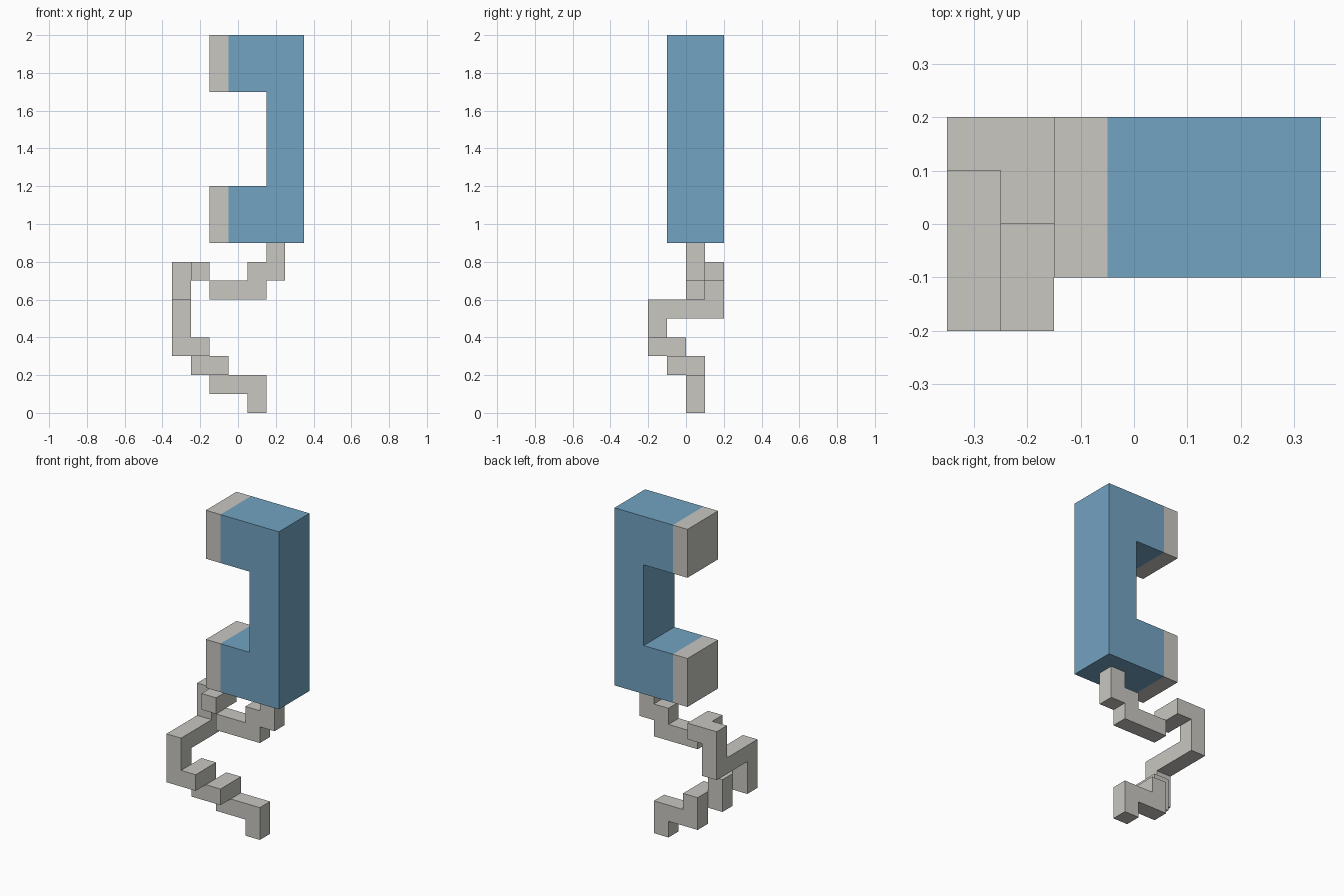
import bpy, bmesh
from mathutils import Vector

if "Cube" in bpy.data.objects:
    bpy.data.objects.remove(bpy.data.objects["Cube"])


def material(name, rgb):
    m = bpy.data.materials.new(name)
    m.diffuse_color = (*rgb, 1)
    m.use_nodes = True
    m.node_tree.nodes["Principled BSDF"].inputs["Base Color"].default_value = m.diffuse_color
    return m


blue = material("blue paint", (0.171, 0.366, 0.539))
grey = material("pale grey", (0.578, 0.571, 0.533))


def finish(name, bm, mat):
    bmesh.ops.recalc_face_normals(bm, faces=bm.faces)
    me = bpy.data.meshes.new(name)
    bm.to_mesh(me)
    bm.free()
    me.materials.append(mat)
    ob = bpy.data.objects.new(name, me)
    bpy.context.collection.objects.link(ob)
    return ob


def extrude_profile(name, pts, y0, y1, mat):
    """Solid from an x-z outline, running from y0 to y1."""
    bm = bmesh.new()
    face = bm.faces.new([bm.verts.new((x, y0, z)) for x, z in pts])
    new = bmesh.ops.extrude_face_region(bm, geom=[face])["geom"]
    bmesh.ops.translate(bm, vec=(0, y1 - y0, 0),
                        verts=[g for g in new if isinstance(g, bmesh.types.BMVert)])
    return finish(name, bm, mat)


def cell_path(corners):
    """All grid cells passed when walking straight between corners."""
    cells = {corners[0]}
    for a, b in zip(corners, corners[1:]):
        a, b = Vector(a), Vector(b)
        n = round(max(abs(c) for c in b - a))
        cells |= {tuple(round(c) for c in a.lerp(b, i / n)) for i in range(n + 1)}
    return cells


def square_tube(name, cells, size, origin, mat):
    """Outer skin of a set of grid cells."""
    bm = bmesh.new()
    for c in cells:
        for axis in range(3):
            for side in (0, 1):
                nb = list(c)
                nb[axis] += 2 * side - 1
                if tuple(nb) in cells:
                    continue
                u, v = (axis + 1) % 3, (axis + 2) % 3
                quad = []
                for du, dv in ((0, 0), (1, 0), (1, 1), (0, 1)):
                    p = Vector(c)
                    p[axis] += side
                    p[u] += du
                    p[v] += dv
                    quad.append(bm.verts.new(origin + p * size))
                if not side:
                    quad.reverse()
                bm.faces.new(quad)
    bmesh.ops.remove_doubles(bm, verts=bm.verts, dist=1e-4)
    return finish(name, bm, mat)


# Magnet body: C shape open towards -x
extrude_profile("magnet_body",
                [(-0.05, 0.9), (0.35, 0.9), (0.35, 2.0), (-0.05, 2.0),
                 (-0.05, 1.7), (0.15, 1.7), (0.15, 1.2), (-0.05, 1.2)],
                -0.1, 0.2, blue)

# Pole tips
for label, z in (("lower", 0.9), ("upper", 1.7)):
    extrude_profile(f"{label}_pole_tip",
                    [(-0.15, z), (-0.05, z), (-0.05, z + 0.3), (-0.15, z + 0.3)],
                    -0.1, 0.2, grey)

# Winding cord, on a 0.1 grid whose cell (0,0,0) starts at (-0.35,-0.2,0)
origin = Vector((-0.35, -0.2, 0))
upper = cell_path([(5, 2, 8), (5, 2, 7), (4, 2, 7), (4, 2, 6), (2, 2, 6)])
lower = cell_path([(1, 2, 7), (1, 3, 7), (0, 3, 7), (0, 3, 5), (0, 0, 5),
                   (0, 0, 3), (1, 0, 3), (1, 1, 3), (1, 1, 2), (2, 1, 2),
                   (2, 2, 2), (2, 2, 1), (4, 2, 1), (4, 2, 0)])
square_tube("upper_cord", upper, 0.1, origin, grey)
square_tube("lower_cord", lower, 0.1, origin, grey)
